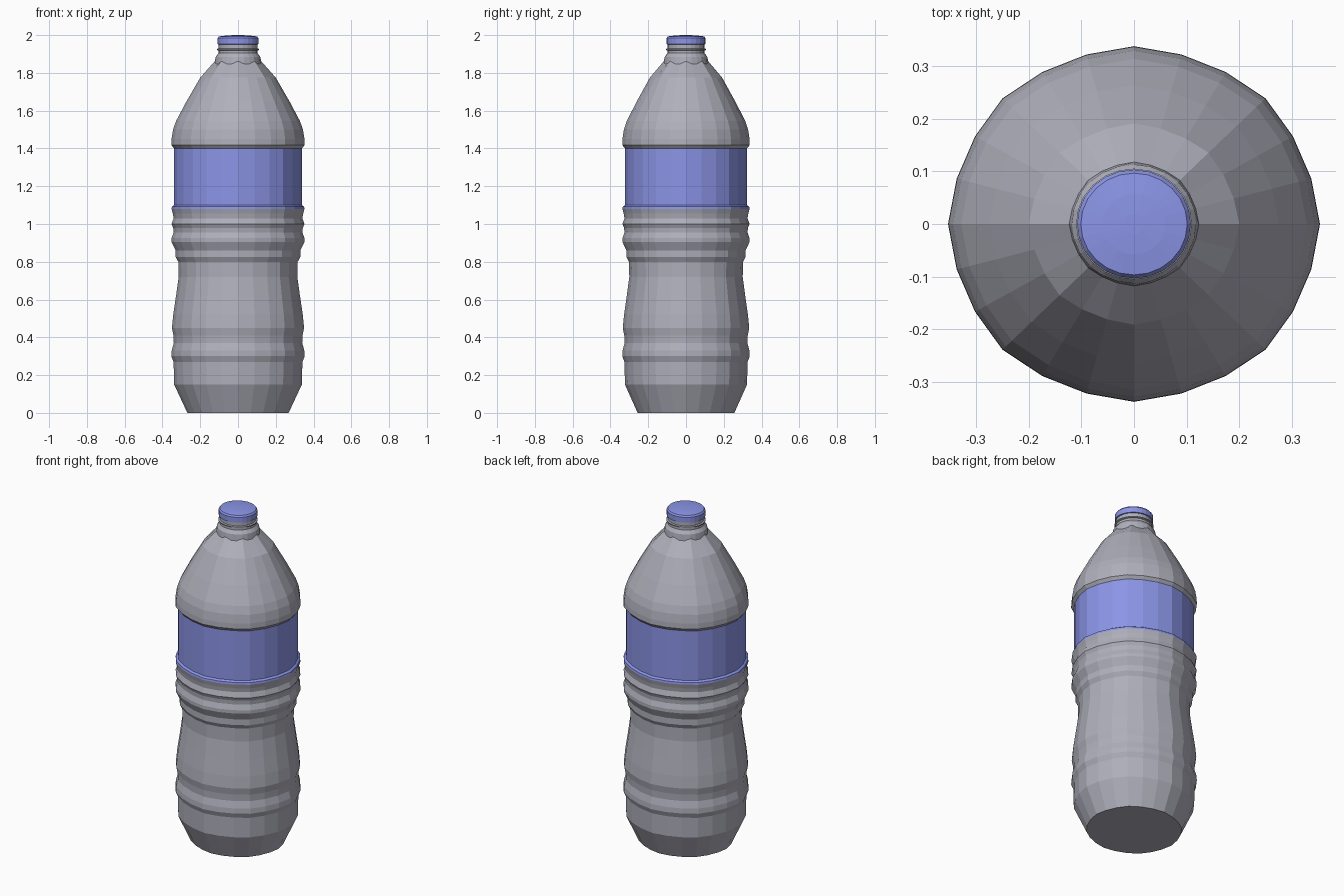
import bpy, bmesh, math

SIDES = 24
DEPTH = 0.956          # the plan is slightly narrower front to back

cube = bpy.data.objects.get("Cube")
if cube:
    bpy.data.objects.remove(cube, do_unlink=True)


def material(name, rgb):
    m = bpy.data.materials.new(name)
    m.use_nodes = True
    m.diffuse_color = (*rgb, 1)
    m.node_tree.nodes["Principled BSDF"].inputs["Base Color"].default_value = (*rgb, 1)
    return m


plastic = material("grey plastic", (0.43, 0.43, 0.50))
blue = material("blue", (0.26, 0.30, 0.80))


def loft(name, profile, mat, between=1.0, close_bottom=False, close_top=False):
    """Rings of (radius, height[, factor, drop]); factor and drop shape the
    points lying between the eight main ribs."""
    bm = bmesh.new()
    rings = []
    for radius, z, *extra in profile:
        factor, drop = extra if extra else (between, 0)
        ring = []
        for i in range(SIDES):
            a = math.tau * i / SIDES
            rib = i % 3 == 0
            r = radius if rib else radius * factor
            h = z if rib else z - drop
            ring.append(bm.verts.new((r * math.cos(a), r * DEPTH * math.sin(a), h)))
        rings.append(ring)
    for low, high in zip(rings, rings[1:]):
        for i in range(SIDES):
            j = (i + 1) % SIDES
            bm.faces.new((low[i], low[j], high[j], high[i]))
    if close_bottom:
        bm.faces.new(rings[0][::-1])
    if close_top:
        bm.faces.new(rings[-1])
    mesh = bpy.data.meshes.new(name)
    bm.to_mesh(mesh)
    bm.free()
    mesh.materials.append(mat)
    obj = bpy.data.objects.new(name, mesh)
    bpy.context.collection.objects.link(obj)
    return obj


# Lower body: tapered foot, two ribs, waist grip and stacked rings
loft("lower_body", [
    (0.268, 0), (0.338, 0.15), (0.341, 0.27), (0.353, 0.30), (0.351, 0.33),
    (0.340, 0.37), (0.342, 0.41), (0.350, 0.45), (0.343, 0.52), (0.328, 0.62),
    (0.314, 0.72), (0.316, 0.80), (0.330, 0.825), (0.330, 0.86),
    (0.352, 0.905), (0.352, 0.925), (0.341, 0.955), (0.343, 0.98),
    (0.352, 1.0), (0.341, 1.03), (0.345, 1.055), (0.352, 1.08),
], plastic, between=0.987, close_bottom=True)

# Label wrap with a small flared lower rim
loft("label", [(0.352, 1.08), (0.350, 1.092), (0.338, 1.10), (0.338, 1.40)],
     blue, between=0.987)

# Shoulder: overhanging lip, rounded base, cone turning eight-sided at the top
loft("shoulder", [
    (0.338, 1.40, 0.987, 0), (0.353, 1.418, 0.987, 0), (0.352, 1.45, 0.987, 0),
    (0.344, 1.50, 0.987, 0), (0.328, 1.545, 0.987, 0), (0.275, 1.645, 0.987, 0),
    (0.200, 1.775, 0.98, 0), (0.123, 1.862, 0.985, 0.014),
], plastic)

# Neck: collar, groove, support ring and throat below the cap
loft("neck", [
    (0.123, 1.862, 0.985, 0.014), (0.118, 1.885, 1, 0), (0.103, 1.905, 1, 0),
    (0.103, 1.918, 1, 0), (0.110, 1.921, 1, 0), (0.110, 1.927, 1, 0),
    (0.102, 1.930, 1, 0), (0.102, 1.951, 1, 0),
], plastic)

# Screw cap with a softened top edge
loft("cap", [(0.100, 1.950), (0.108, 1.952), (0.108, 1.984), (0.101, 1.993),
             (0.060, 1.998), (0.020, 2.0)], blue, close_top=True)
